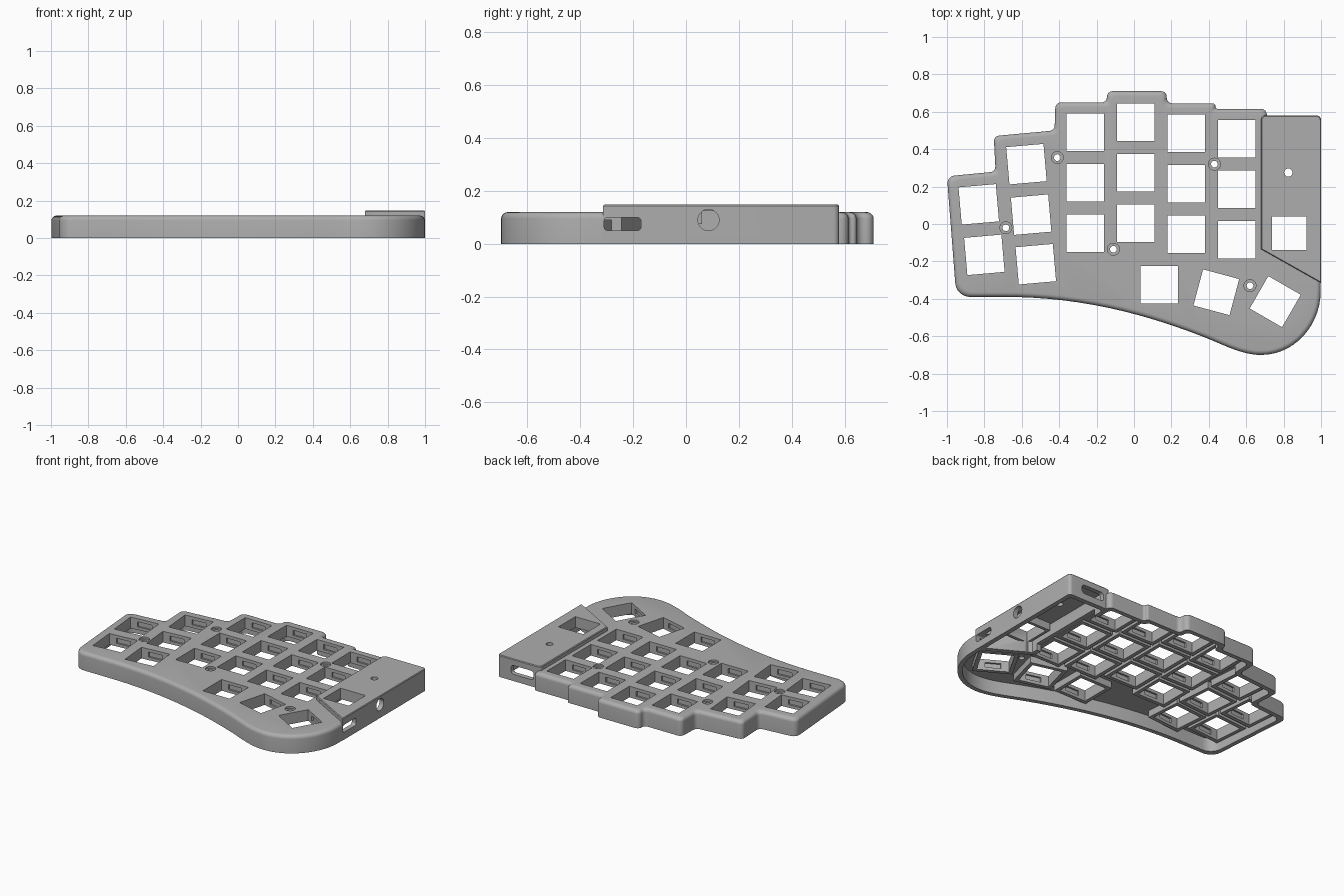
import bpy, bmesh, math
from mathutils import Vector, Matrix
from mathutils.geometry import interpolate_bezier

if "Cube" in bpy.data.objects:
    bpy.data.objects.remove(bpy.data.objects["Cube"])

grey = bpy.data.materials.new("matte_grey")
grey.diffuse_color = (0.42, 0.42, 0.42, 1)
grey.use_nodes = True
grey.node_tree.nodes["Principled BSDF"].inputs["Base Color"].default_value = (0.42, 0.42, 0.42, 1)


def inset(raw, d):
    """Mitred inward offset of a counter-clockwise outline of (x, y, radius)."""
    out = []
    for i, (x, y, r) in enumerate(raw):
        p = Vector((x, y))
        a = (p - Vector(raw[i - 1][:2])).normalized()
        b = (Vector(raw[(i + 1) % len(raw)][:2]) - p).normalized()
        na, nb = Vector((-a.y, a.x)), Vector((-b.y, b.x))
        q = p + (na + nb) * d / (1 + na.dot(nb))
        out.append((q.x, q.y, r))
    return out


def fillet(raw, steps=7):
    """Round every corner that has a radius."""
    pts = []
    for i, (x, y, r) in enumerate(raw):
        p = Vector((x, y))
        if r == 0:
            pts.append(p)
            continue
        a = (Vector(raw[i - 1][:2]) - p).normalized()
        b = (Vector(raw[(i + 1) % len(raw)][:2]) - p).normalized()
        half = a.angle(b) / 2
        t = r / math.tan(half)
        c = p + (a + b).normalized() * r / math.sin(half)
        u, v = p + a * t - c, p + b * t - c
        turn = math.atan2(u.x * v.y - u.y * v.x, u.dot(v))
        for k in range(steps):
            pts.append(c + Matrix.Rotation(turn * k / (steps - 1), 2) @ u)
    return pts


def loft(bm, raw, rings, matrix=Matrix()):
    """Closed solid through copies of an outline at (inset, height)."""
    loops = []
    for d, z in rings:
        loops.append([bm.verts.new(matrix @ Vector((p.x, p.y, z))) for p in fillet(inset(raw, d))])
    n = len(loops[0])
    for lo, hi in zip(loops, loops[1:]):
        for i in range(n):
            j = (i + 1) % n
            bm.faces.new((lo[i], lo[j], hi[j], hi[i]))
    bm.faces.new(loops[0][::-1])
    bm.faces.new(loops[-1])


def make(name, bm):
    bmesh.ops.recalc_face_normals(bm, faces=bm.faces)
    mesh = bpy.data.meshes.new(name)
    bm.to_mesh(mesh)
    bm.free()
    mesh.materials.append(grey)
    ob = bpy.data.objects.new(name, mesh)
    bpy.context.collection.objects.link(ob)
    return ob


def solid(name, raw, rings, matrix=Matrix()):
    bm = bmesh.new()
    loft(bm, raw, rings, matrix)
    return make(name, bm)


def rect(w, h, r=0):
    return [(-w / 2, -h / 2, r), (w / 2, -h / 2, r), (w / 2, h / 2, r), (-w / 2, h / 2, r)]


def boxes(name, places, w, h, z0, z1):
    bm = bmesh.new()
    for x, y, deg in places:
        m = Matrix.Translation((x, y, 0)) @ Matrix.Rotation(math.radians(deg), 4, "Z")
        loft(bm, rect(w, h), [(0, z0), (0, z1)], m)
    return make(name, bm)


def discs(name, places, r, z0, z1):
    bm = bmesh.new()
    for x, y in places:
        bmesh.ops.create_cone(bm, cap_ends=True, segments=24, radius1=r, radius2=r, depth=z1 - z0,
                              matrix=Matrix.Translation((x, y, (z0 + z1) / 2)))
    return make(name, bm)


def combine(target, tool, operation="DIFFERENCE"):
    mod = target.modifiers.new("cut", "BOOLEAN")
    mod.operation, mod.solver, mod.object = operation, "EXACT", tool
    bpy.ops.object.select_all(action="DESELECT")
    bpy.context.view_layer.objects.active = target
    target.select_set(True)
    bpy.ops.object.modifier_apply(modifier=mod.name)
    bpy.data.objects.remove(tool)


# Case outline: flowing front edge, thumb bulge, stepped back edge
front = [[(-.72, -.39), (-.3, -.385), (.05, -.48), (.35, -.595)],
         [(.35, -.595), (.47, -.64), (.57, -.7), (.68, -.7)],
         [(.68, -.7), (.86, -.7), (.998, -.54), (.998, -.36)]]
outline = []
for a, b, c, d in front:
    curve = interpolate_bezier(*[Vector((*p, 0)) for p in (a, b, c, d)], 15)
    outline += [(p.x, p.y, 0) for p in curve[:-1]]
outline += [(.998, -.36, 0), (.998, -.28, 0), (.71, -.117, 0), (.71, .615, .03),
            (.435, .615, .014), (.435, .645, .014), (.175, .645, .03), (.175, .71, .03),
            (-.145, .71, .03), (-.145, .65, .028), (-.42, .65, .03), (-.425, .5, .03),
            (-.75, .47, .03), (-.74, .28, .03), (-1, .255, .04), (-.95, -.39, .08)]
edge = 0.025
rounded = [(0, 0)]
for k in range(6):
    t = math.radians(18 * k)
    rounded.append((edge * (1 - math.cos(t)), .12 - edge + edge * math.sin(t)))
case = solid("keyboard_case", outline, rounded)

# Raised controller housing
housing = [(1, -.315, 0), (1, .58, .022), (.68, .58, .022), (.68, -.135, 0)]
combine(case, solid("housing", housing, [(0, 0), (0, .143), (.004, .148)]), "UNION")

# Hollow underside
combine(case, solid("case_cavity", outline, [(.03, -.02), (.03, .09)]))
combine(case, solid("housing_cavity", housing, [(.032, -.02), (.032, .125)]))
combine(case, boxes("divider_gap", [(.72, .2, 0)], .12, .55, -.02, .045))

# Key sockets: three in each main column, the rest tilted
keys = [(x, top - .27 * row, 0) for x, top in ((-.26, .49), (.01, .545), (.28, .485), (.55, .455))
        for row in range(3)]
keys += [(-.575, .32, 5), (-.55, .05, 5), (-.525, -.215, 5), (-.83, .105, 5), (-.80, -.165, 5),
         (.135, -.325, 0), (.44, -.365, -15), (.755, -.415, -30)]
combine(case, boxes("socket_collars", keys, .25, .25, .045, .1), "UNION")
combine(case, boxes("key_holes", keys, .2, .2, -.1, .3))
combine(case, boxes("clip_notches", keys, .1, .224, .065, .099))

# Knob opening with a collar in the housing
knob = [(.83, -.05, 0)]
combine(case, boxes("knob_collar", knob, .22, .22, .075, .135), "UNION")
combine(case, boxes("knob_hole", knob, .187, .18, -.1, .3))

# Screw holes with shallow countersinks, and the reset hole
screws = [(-.41, .355), (-.685, -.02), (-.11, -.135), (.43, .32), (.62, -.33)]
combine(case, discs("screw_recesses", screws, .032, .108, .2))
combine(case, discs("screw_holes", screws, .018, -.1, .2))
combine(case, discs("reset_hole", [(.825, .275)], .022, .1, .2))

# Side slot, round jack hole and back port
sideways = Matrix.Rotation(math.radians(90), 4, "Z") @ Matrix.Rotation(math.radians(90), 4, "X")
combine(case, solid("side_slot", rect(.14, .05, .015), [(0, -.06), (0, .1)],
                    Matrix.Translation((1, -.24, .075)) @ sideways))
ring = [(.04 * math.cos(math.tau * k / 28), .04 * math.sin(math.tau * k / 28), 0) for k in range(28)]
combine(case, solid("jack_hole", ring, [(0, -.06), (0, .1)],
                    Matrix.Translation((1, .085, .09)) @ sideways))
combine(case, solid("back_port", rect(.17, .06, .02), [(0, -.1), (0, .06)],
                    Matrix.Translation((.815, .58, .075)) @ Matrix.Rotation(math.radians(90), 4, "X")))

bpy.ops.object.select_all(action="DESELECT")
case.select_set(True)
bpy.context.view_layer.objects.active = case
bpy.ops.object.shade_smooth_by_angle(angle=math.radians(30))
